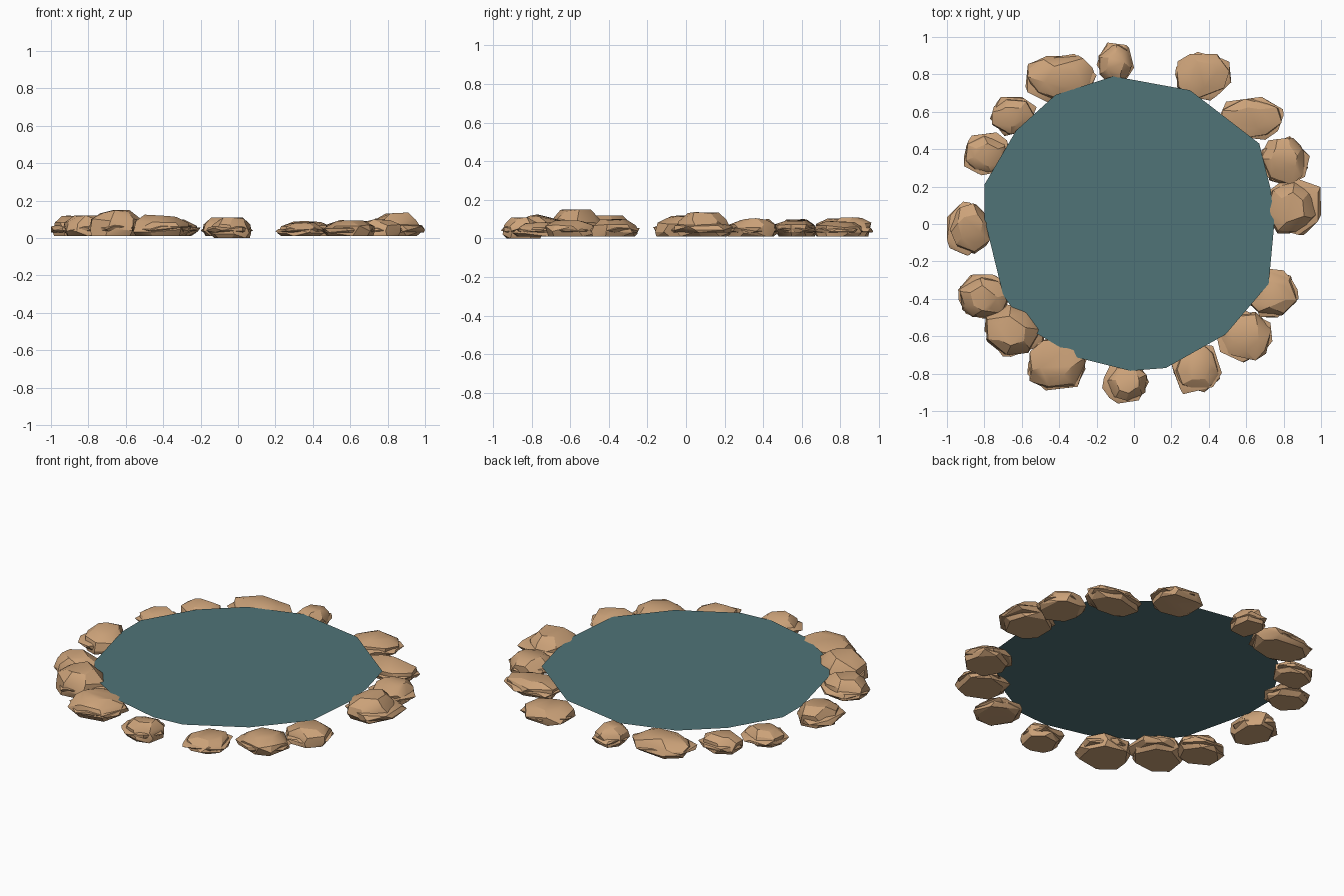
import bpy, bmesh, math, random

if "Cube" in bpy.data.objects:
    bpy.data.objects.remove(bpy.data.objects["Cube"])

random.seed(11)


def material(name, rgb):
    m = bpy.data.materials.new(name)
    m.diffuse_color = (*rgb, 1)
    m.use_nodes = True
    m.node_tree.nodes["Principled BSDF"].inputs["Base Color"].default_value = m.diffuse_color
    return m


STONE = material("stone", (0.60, 0.36, 0.19))
WATER = material("water", (0.08, 0.175, 0.185))
WATER_Z = 0.095


def add_object(name, bm, mat):
    mesh = bpy.data.meshes.new(name)
    bm.to_mesh(mesh)
    bm.free()
    mesh.materials.append(mat)
    ob = bpy.data.objects.new(name, mesh)
    bpy.context.collection.objects.link(ob)
    return ob


def shard_points(x0, x1, y0, y1, z0, z1, sides):
    """Irregular stacked rings, stretched to fill the given footprint."""
    rings = ((0.0, 0.86), (0.32, 1.0), (0.72, 0.93), (1.0, 0.55))
    turn = random.uniform(0, 6.28)
    pts = []
    for level, size in rings:
        for i in range(sides):
            a = turn + (i + random.uniform(-0.3, 0.3)) * math.tau / sides
            r = size * random.uniform(0.9, 1.1)
            t = level if level == 0 else level + random.uniform(-0.14, 0.0)
            pts.append([r * math.cos(a), r * math.sin(a), z0 + (z1 - z0) * t])
    pts[-1][2] = z1
    for axis, lo, hi in ((0, x0, x1), (1, y0, y1)):
        vals = [p[axis] for p in pts]
        a, b = min(vals), max(vals)
        for p in pts:
            p[axis] = lo + (p[axis] - a) / (b - a) * (hi - lo)
    # inner edges stay under the water
    for p in pts:
        if math.hypot(p[0], p[1]) < 0.80:
            p[2] = min(p[2], WATER_Z - 0.008)
    return pts


def add_hull(bm, pts):
    verts = [bm.verts.new(p) for p in pts]
    res = bmesh.ops.convex_hull(bm, input=verts)
    junk = [v for v in res["geom_interior"] + res["geom_unused"]
            if isinstance(v, bmesh.types.BMVert)]
    bmesh.ops.delete(bm, geom=list(set(junk)), context='VERTS')


# water sheet
outline = [(-0.11, 0.79), (0.30, 0.715), (0.67, 0.43), (0.73, 0.19),
           (0.75, 0.0), (0.72, -0.32), (0.49, -0.59), (0.17, -0.77),
           (-0.02, -0.785), (-0.30, -0.715), (-0.58, -0.55), (-0.70, -0.38),
           (-0.80, 0.03), (-0.80, 0.21), (-0.63, 0.50), (-0.42, 0.69)]
bm = bmesh.new()
face = bm.faces.new([bm.verts.new((x, y, WATER_Z)) for x, y in outline])
face.normal_update()
if face.normal.z < 0:
    face.normal_flip()
add_object("water_surface", bm, WATER)

# ring of stones: x0, x1, y0, y1, height
stones = [
    (-0.58, -0.20, 0.65, 0.91, 0.105), (-0.20, 0.00, 0.74, 0.97, 0.11),
    (0.22, 0.52, 0.66, 0.92, 0.09), (0.46, 0.80, 0.45, 0.68, 0.10),
    (0.67, 0.94, 0.20, 0.47, 0.105), (0.70, 1.00, -0.06, 0.25, 0.14),
    (0.61, 0.88, -0.50, -0.24, 0.10), (0.44, 0.74, -0.74, -0.46, 0.095),
    (0.20, 0.47, -0.91, -0.64, 0.085), (-0.17, 0.08, -0.96, -0.73, 0.11),
    (-0.57, -0.25, -0.89, -0.60, 0.125), (-0.80, -0.48, -0.71, -0.42, 0.15),
    (-0.94, -0.65, -0.51, -0.27, 0.12), (-1.00, -0.76, -0.17, 0.12, 0.12),
    (-0.91, -0.66, 0.26, 0.49, 0.10), (-0.77, -0.52, 0.47, 0.68, 0.10)]
bpy.ops.object.select_all(action='DESELECT')
for n, (x0, x1, y0, y1, h) in enumerate(stones):
    bm = bmesh.new()
    base = 0.0 if n == 9 else 0.01
    # main body, then a thin rough slab breaking up its sides
    add_hull(bm, shard_points(x0 + 0.01, x1 - 0.01, y0 + 0.01, y1 - 0.01, base, h, 7))
    add_hull(bm, shard_points(x0, x1, y0, y1, 0.03, 0.03 + 0.5 * (h - 0.03), 6))
    bmesh.ops.recalc_face_normals(bm, faces=bm.faces)
    ob = add_object(f"stone_{n + 1}", bm, STONE)
    ob.select_set(True)
    bpy.context.view_layer.objects.active = ob
bpy.ops.object.shade_smooth_by_angle(angle=math.radians(25))
